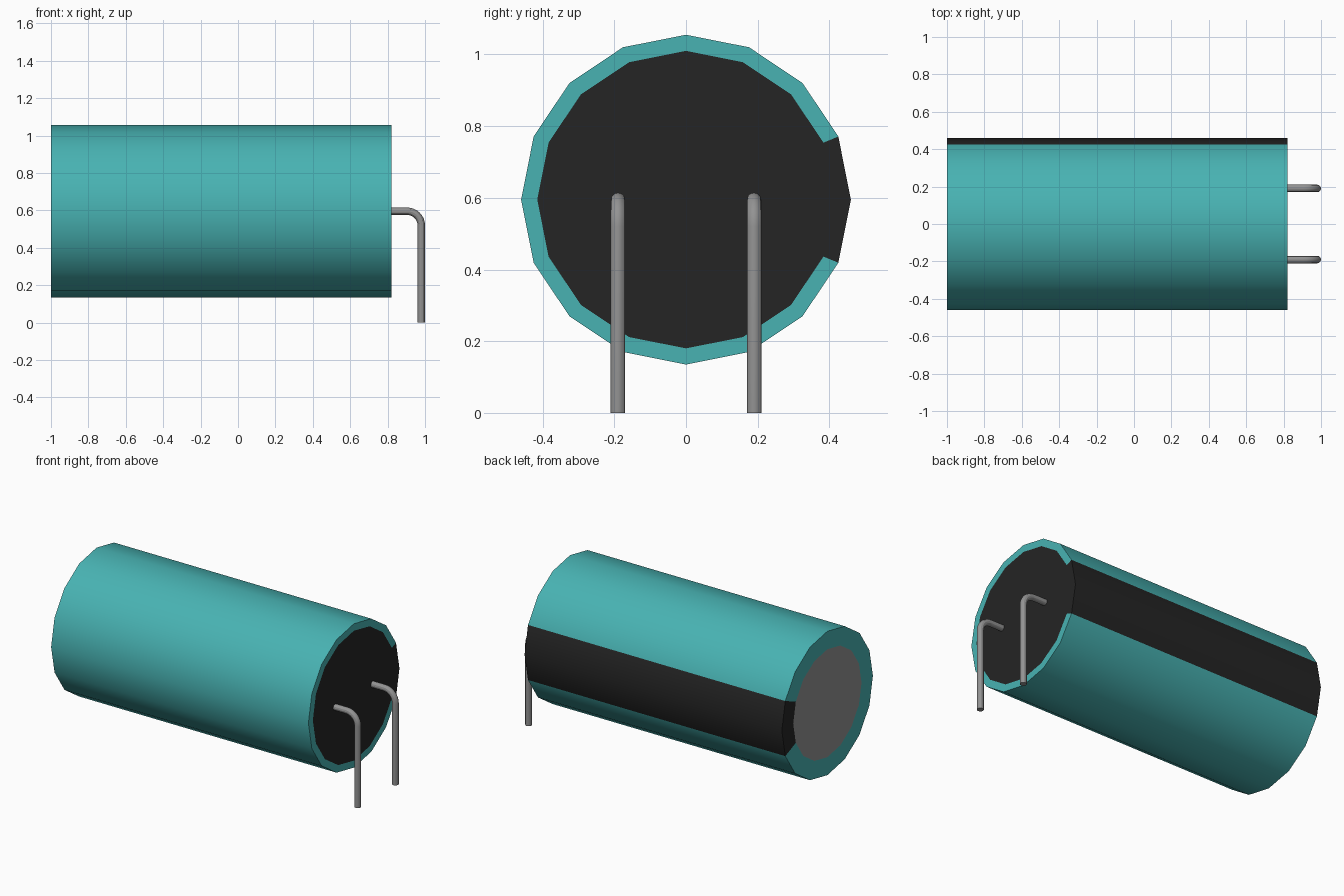
import bpy, bmesh, math

cube = bpy.data.objects.get("Cube")
if cube:
    bpy.data.objects.remove(cube)


def material(name, rgb, metallic=0.0):
    m = bpy.data.materials.new(name)
    m.use_nodes = True
    m.diffuse_color = (*rgb, 1)
    m.node_tree.nodes["Principled BSDF"].inputs["Base Color"].default_value = (*rgb, 1)
    return m


teal = material("teal sleeve", (0.065, 0.45, 0.45))
black = material("black", (0.018, 0.018, 0.018))
grey = material("grey metal", (0.29, 0.29, 0.29))

SIDES = 16
CENTRE_Z = 0.595
RADIUS = 0.46
X_BACK, X_FRONT = -1.0, 0.82


def smooth(obj):
    bpy.ops.object.select_all(action='DESELECT')
    obj.select_set(True)
    bpy.context.view_layer.objects.active = obj
    bpy.ops.object.shade_smooth_by_angle(angle=math.radians(30))


# Can body: rings lofted along x, from the metal end to the rubber seal end
profile = [(X_BACK, 0.345), (X_BACK, RADIUS), (X_FRONT, RADIUS), (X_FRONT, 0.415)]
bm = bmesh.new()
rings = []
for x, r in profile:
    ring = []
    for i in range(SIDES):
        a = 2 * math.pi * i / SIDES
        ring.append(bm.verts.new((x, r * math.cos(a), CENTRE_Z + r * math.sin(a))))
    rings.append(ring)
for r0, r1 in zip(rings, rings[1:]):
    for i in range(SIDES):
        j = (i + 1) % SIDES
        face = bm.faces.new((r0[i], r0[j], r1[j], r1[i]))
        # the polarity stripe covers the two sides nearest +y
        face.material_index = 1 if i in (0, SIDES - 1) else 0
bm.faces.new(rings[0]).material_index = 2
bm.faces.new(rings[-1]).material_index = 1
bmesh.ops.recalc_face_normals(bm, faces=bm.faces)
mesh = bpy.data.meshes.new("can_body")
bm.to_mesh(mesh)
bm.free()
for m in (teal, black, grey):
    mesh.materials.append(m)
body = bpy.data.objects.new("can_body", mesh)
bpy.context.collection.objects.link(body)
smooth(body)

# Wire leads: straight out of the seal, rounded bend, then down to the ground
LEAD_X, LEAD_R, BEND = 0.98, 0.02, 0.075
path = [(X_FRONT - 0.01, CENTRE_Z)]
for k in range(9):
    a = math.pi / 2 * (1 - k / 8)
    path.append((LEAD_X - BEND + BEND * math.cos(a), CENTRE_Z - BEND + BEND * math.sin(a)))
path.append((LEAD_X, 0.0))

for name, y in (("front_lead", -0.19), ("back_lead", 0.19)):
    curve = bpy.data.curves.new(name, 'CURVE')
    curve.dimensions = '3D'
    curve.bevel_depth = LEAD_R
    curve.bevel_resolution = 4
    curve.use_fill_caps = True
    spline = curve.splines.new('POLY')
    spline.points.add(len(path) - 1)
    for p, (x, z) in zip(spline.points, path):
        p.co = (x, y, z, 1)
    curve.materials.append(grey)
    lead = bpy.data.objects.new(name, curve)
    bpy.context.collection.objects.link(lead)
    bpy.ops.object.select_all(action='DESELECT')
    lead.select_set(True)
    bpy.context.view_layer.objects.active = lead
    bpy.ops.object.convert(target='MESH')
    smooth(bpy.context.view_layer.objects.active)
